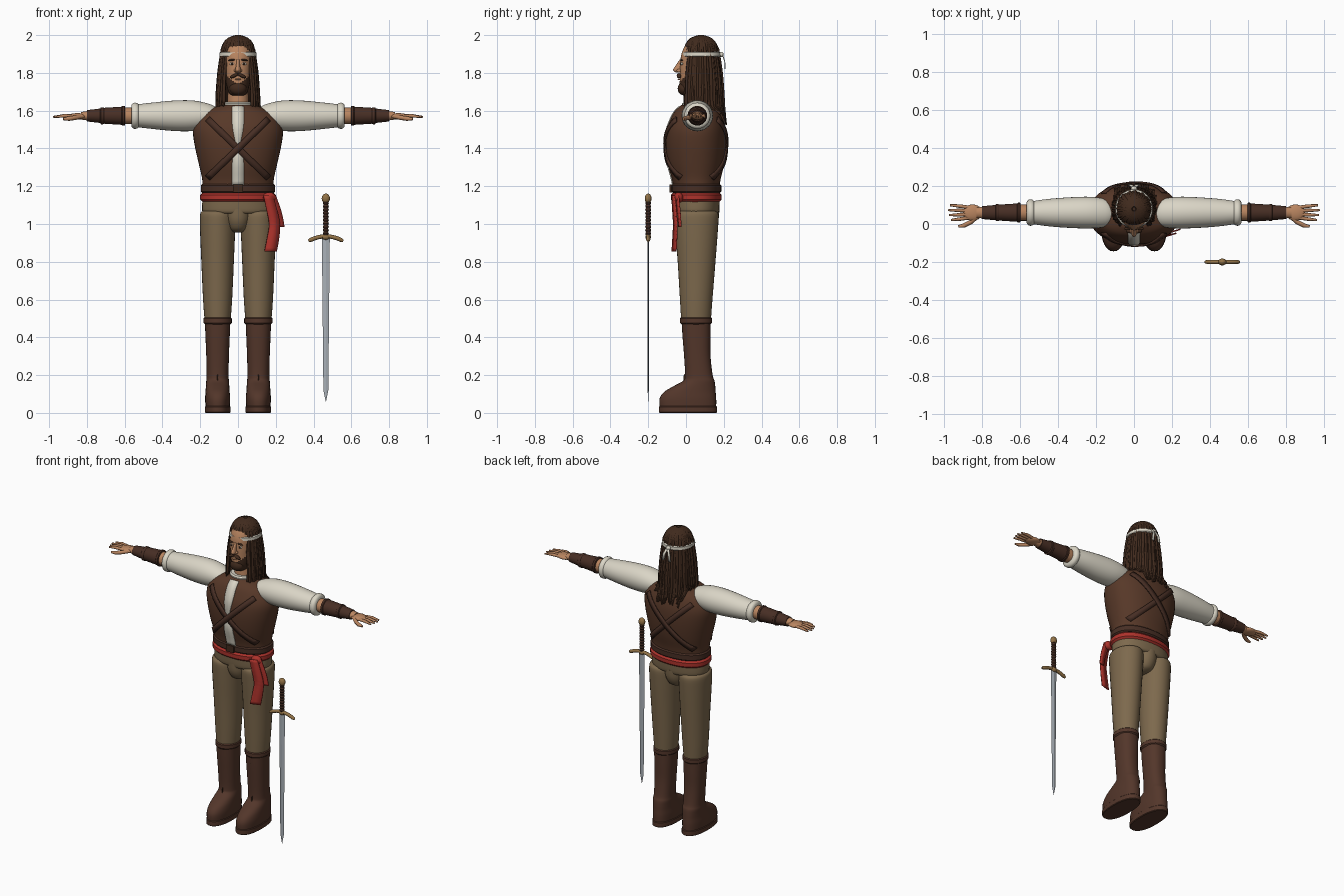
import bpy, bmesh, math, random
from mathutils import Matrix, Vector

if "Cube" in bpy.data.objects:
    bpy.data.objects.remove(bpy.data.objects["Cube"])
random.seed(4)

def colour(name, hexa):
    m = bpy.data.materials.new(name)
    c = [int(hexa[i:i + 2], 16) / 255 for i in (0, 2, 4)]
    m.diffuse_color = [((v + .055) / 1.055) ** 2.4 if v > .04 else v / 12.92 for v in c] + [1]
    m.use_nodes = True
    m.node_tree.nodes["Principled BSDF"].inputs["Base Color"].default_value = m.diffuse_color
    return m

SKIN, HAIR = colour("skin", "B98560"), colour("dark_hair", "402A1D")
VEST, BOOT = colour("vest_leather", "573828"), colour("boot_leather", "53362A")
DARK, LINEN = colour("dark_leather", "472E24"), colour("linen", "DAD5C6")
CLOTH, RED = colour("trouser_cloth", "7D694D"), colour("red_sash", "AC322B")
STEEL, BRASS = colour("steel", "A9B0B7"), colour("brass", "937347")

def finish(name, bm, mat, mirror=False, angle=40):
    bmesh.ops.recalc_face_normals(bm, faces=bm.faces)
    me = bpy.data.meshes.new(name)
    bm.to_mesh(me)
    bm.free()
    ob = bpy.data.objects.new(name, me)
    bpy.context.collection.objects.link(ob)
    me.materials.append(mat)
    if mirror:
        ob.modifiers.new("mirror", 'MIRROR')
    bpy.ops.object.select_all(action='DESELECT')
    ob.select_set(True)
    bpy.context.view_layer.objects.active = ob
    bpy.ops.object.shade_smooth_by_angle(angle=math.radians(angle))
    return ob

def smooth(rows, k=4):
    """Catmull-Rom pass through the section rows."""
    out = []
    for i in range(len(rows) - 1):
        a, b, c, d = rows[max(i - 1, 0)], rows[i], rows[i + 1], rows[min(i + 2, len(rows) - 1)]
        for s in range(k):
            t = s / k
            out.append([.5 * (2 * q + (r - p) * t + (2 * p - 5 * q + 4 * r - w) * t * t
                        + (3 * q - p - 3 * r + w) * t ** 3) for p, q, r, w in zip(a, b, c, d)])
    return out + [list(rows[-1])]

def loft(name, rows, mat, axis='z', n=2.0, seg=32, k=4, mirror=False, angle=40):
    """Rows are (position, centre u, centre v, radius u, radius v)."""
    bm, rings = bmesh.new(), []
    for t, cu, cv, ru, rv in smooth(rows, k):
        ring = []
        for j in range(seg):
            a = 2 * math.pi * j / seg
            c, s = math.cos(a), math.sin(a)
            u = cu + ru * math.copysign(abs(c) ** (2 / n), c)
            v = cv + rv * math.copysign(abs(s) ** (2 / n), s)
            ring.append(bm.verts.new((u, v, t) if axis == 'z' else (t, u, v)))
        rings.append(ring)
    for a, b in zip(rings, rings[1:]):
        for j in range(seg):
            bm.faces.new((a[j], a[j - 1], b[j - 1], b[j]))
    bm.faces.new(rings[0])
    bm.faces.new(rings[-1])
    return finish(name, bm, mat, mirror, angle)

def ball(name, loc, size, mat, mirror=False, tilt=0):
    bm = bmesh.new()
    m = Matrix.Translation(loc) @ Matrix.Rotation(tilt, 4, 'Y') @ Matrix.Diagonal((*size, 1))
    bmesh.ops.create_uvsphere(bm, u_segments=20, v_segments=12, radius=1, matrix=m)
    return finish(name, bm, mat, mirror)

def band(name, z0, z1, cx, cy, rx, ry, mat, n=2.0, mirror=False, b=.008):
    """Rounded hoop."""
    return loft(name, [(z0, cx, cy, rx - b, ry - b), (z0 + b, cx, cy, rx, ry),
                       (z1 - b, cx, cy, rx, ry), (z1, cx, cy, rx - b, ry - b)], mat, n=n, k=1, mirror=mirror)

def sheet(name, pairs, mat, thick=.007):
    """Strip through pairs of edge points, given thickness."""
    bm = bmesh.new()
    vs = [[bm.verts.new(p) for p in pr] for pr in pairs]
    for a, b in zip(vs, vs[1:]):
        bm.faces.new((a[0], a[1], b[1], b[0]))
    ob = finish(name, bm, mat)
    sol = ob.modifiers.new("thickness", 'SOLIDIFY')
    sol.thickness, sol.offset = thick, 0
    return ob

def tubes(name, paths, radius, mat, mirror=False):
    cu = bpy.data.curves.new(name, 'CURVE')
    cu.dimensions, cu.bevel_depth, cu.bevel_resolution, cu.use_fill_caps = '3D', radius, 2, True
    for pts in paths:
        sp = cu.splines.new('POLY')
        sp.points.add(len(pts) - 1)
        for i, (p, q) in enumerate(zip(sp.points, pts)):
            p.co, p.radius = (*q, 1), .55 if i == len(pts) - 1 else 1
        sp.use_smooth = True
    ob = bpy.data.objects.new(name, cu)
    bpy.context.collection.objects.link(ob)
    cu.materials.append(mat)
    if mirror:
        ob.modifiers.new("mirror", 'MIRROR')
    return ob

# Vest torso
TORSO = [(1.19, 0, .055, .188, .122), (1.24, 0, .054, .19, .13), (1.32, 0, .052, .208, .15), (1.42, 0, .052, .23, .16),
         (1.5, 0, .054, .238, .156), (1.56, 0, .058, .215, .138), (1.6, 0, .06, .17, .118), (1.63, 0, .06, .09, .085)]
loft("vest", TORSO, VEST, n=2.2, seg=48)
DENSE = smooth(TORSO)

def on_torso(x, z, side, off):
    z = min(max(z, 1.191), 1.629)
    for a, b in zip(DENSE, DENSE[1:]):
        if a[0] <= z <= b[0]:
            f = (z - a[0]) / (b[0] - a[0])
            cy, rx, ry = [a[i] + (b[i] - a[i]) * f for i in (2, 3, 4)]
            return Vector((x, cy + side * (ry * max(0, 1 - abs(x / rx) ** 2.2) ** (1 / 2.2) + off), z))

# Shirt opening and collar
OPEN = [(1.2, .032), (1.3, .032), (1.36, .026), (1.41, .012), (1.45, .018), (1.52, .03), (1.6, .032), (1.622, .03)]
sheet("shirt_opening", [[on_torso(s * w, z, -1, .002) for s in (-1, 1)] for z, w in smooth(OPEN, 3)], LINEN)
band("shirt_collar", 1.6, 1.645, 0, .06, .085, .08, LINEN)
# Crossed chest and back straps
for side, where in ((-1, "front"), (1, "back")):
    for d in (-1, 1):
        sheet(f"{where}_strap", [[on_torso(d * (u * .16) + d * e, 1.4 + u * .155 - e, side, .006 + .002 * d)
              for e in (-.012, .012)] for u in [i / 10 - 1 for i in range(21)]], DARK, .009)

# Belt, buckle and sash
band("belt", 1.165, 1.212, 0, .055, .197, .132, DARK, 2.2)
bm = bmesh.new()
bmesh.ops.create_cube(bm, matrix=Matrix.Translation((0, -.08, 1.188)) @ Matrix.Diagonal((.055, .016, .044, 1)))
finish("buckle", bm, HAIR)
band("sash", 1.115, 1.168, 0, .055, .2, .134, RED, 2.2, b=.014)
ball("sash_knot", (.165, -.04, 1.14), (.035, .025, .028), RED)
def tail(name, pairs, dy):
    sheet(name, [[(x, -.076 + dy + (x - .13) * .3, z) for x in (a, b)] for z, a, b in smooth(pairs, 3)], RED, .008)
tail("long_sash_tail", [(1.15, .135, .185), (1.08, .15, .205), (1.0, .165, .222), (.93, .155, .218), (.855, .14, .205)], 0)
tail("short_sash_tail", [(1.15, .15, .2), (1.08, .18, .225), (1.03, .2, .238), (.985, .208, .245)], .014)

# Trousers
loft("trouser_waist", [(1.055, 0, .055, .175, .11), (1.07, 0, .055, .19, .12), (1.13, 0, .055, .188, .124)], CLOTH, n=2.2)
loft("trouser_crotch", [(.955, 0, .055, .03, .05), (.972, 0, .055, .055, .09), (1.02, 0, .055, .073, .116),
                        (1.08, 0, .055, .08, .122)], CLOTH, n=2.2)
loft("trouser_leg", [(.48, .108, .053, .068, .078), (.6, .108, .054, .077, .086), (.8, .108, .056, .086, .1),
                     (.97, .108, .056, .093, .113), (1.05, .108, .056, .093, .116), (1.068, .108, .056, .08, .1)],
     CLOTH, mirror=True)

# Boots
loft("boot", [(.03, .108, .01, .064, .15), (.075, .108, .01, .066, .15), (.11, .108, .02, .064, .137),
              (.14, .108, .043, .062, .112), (.17, .108, .068, .06, .083), (.2, .108, .068, .058, .073),
              (.3, .108, .06, .06, .07), (.4, .108, .056, .064, .074), (.5, .108, .053, .068, .077)],
     BOOT, n=2.3, mirror=True)
band("boot_sole", 0, .036, .108, .01, .068, .154, BOOT, 2.3, True, .004)
band("boot_cuff", .465, .512, .108, .053, .075, .085, BOOT, mirror=True, b=.012)
for z in (.2, .45):
    ball("boot_seam", (.108, -.012 - (z < .3) * -.006, z - .02), (.003, .008, .025), HAIR, True)

# Arms: sleeve, cuff, forearm, bracer
Z = 1.573
loft("sleeve", [(.115, .055, Z, .05, .045), (.15, .058, Z, .073, .062), (.23, .06, Z, .083, .08), (.33, .06, Z, .081, .081),
                (.45, .06, Z, .072, .07), (.535, .06, Z, .06, .06)], LINEN, 'x', mirror=True)
loft("sleeve_cuff", [(.525, .06, Z, .058, .058), (.535, .06, Z, .068, .068), (.555, .06, Z, .068, .068),
                     (.565, .06, Z, .055, .055)], LINEN, 'x', k=2, mirror=True)
loft("forearm", [(.55, .06, Z, .043, .043), (.65, .06, Z, .042, .042), (.75, .06, Z, .034, .031),
                 (.83, .06, Z, .028, .02)], SKIN, 'x', seg=20, mirror=True)
loft("bracer", [(.597, .06, Z, .045, .045), (.6, .06, Z, .052, .052), (.612, .06, Z, .052, .052), (.616, .06, Z, .048, .048),
                (.71, .06, Z, .042, .042), (.714, .06, Z, .045, .045), (.726, .06, Z, .045, .045), (.73, .06, Z, .04, .038),
                (.8, .06, Z, .034, .03)], DARK, 'x', k=1, seg=24, mirror=True)
# Hands
ball("palm", (.85, .06, 1.57), (.052, .043, .017), SKIN, True)
tubes("fingers", [[(.865, .06 + .018 * i, 1.571), (.92, .06 + .023 * i, 1.573), (.98 - .009 * abs(i - .3), .06 + .026 * i, 1.567)]
                  for i in (-1.5, -.5, .5, 1.5)], .0095, SKIN, True)
tubes("thumb", [[(.825, .04, 1.57), (.86, .01, 1.563), (.895, -.008, 1.558), (.925, -.013, 1.556)]], .012, SKIN, True)

# Neck and head, bearded jaw coloured by height
loft("neck", [(1.59, 0, .06, .06, .058), (1.65, 0, .06, .055, .053), (1.73, 0, .065, .054, .05)], SKIN)
head = loft("head", [(1.68, 0, .02, .03, .03), (1.695, 0, .03, .048, .058), (1.74, 0, .045, .062, .078), (1.79, 0, .06, .07, .092),
                     (1.84, 0, .065, .074, .096), (1.9, 0, .07, .076, .094), (1.95, 0, .075, .064, .075),
                     (1.98, 0, .075, .03, .035)], SKIN, n=2.2, seg=40, k=6)
head.data.materials.append(HAIR)
for f in head.data.polygons:
    f.material_index = int(f.center.z < 1.735 + .85 * abs(f.center.x) and f.center.y < .1)
ball("chin_beard", (0, -.012, 1.717), (.045, .032, .036), HAIR)
ball("moustache", (.02, -.037, 1.785), (.025, .012, .009), HAIR, True, .45)
ball("lips", (0, -.037, 1.766), (.016, .007, .005), SKIN)
loft("nose", [(1.872, 0, -.024, .008, .008), (1.84, 0, -.034, .01, .02), (1.815, 0, -.042, .015, .027),
              (1.803, 0, -.036, .012, .018)], SKIN, seg=16)
ball("nostril_wing", (.013, -.036, 1.812), (.009, .014, .009), SKIN, True)
ball("eye_white", (.031, -.021, 1.848), (.014, .008, .007), LINEN, True)
ball("iris", (.031, -.027, 1.848), (.006, .004, .006), HAIR, True)
ball("eyebrow", (.033, -.024, 1.868), (.02, .008, .005), HAIR, True, .1)

# Hair cap, hair curtain and locks
HC = .08
loft("hair_cap", [(1.9, 0, HC, .084, .088), (1.94, 0, HC, .076, .078), (1.97, 0, HC, .054, .056), (1.988, 0, HC, .02, .02)], HAIR)
PROFILE = [(1.992, .01), (1.978, .05), (1.945, .076), (1.89, .087), (1.8, .1), (1.7, .108), (1.62, .112)]
def hair_at(th, z, r):
    p = Vector((math.sin(th) * r, HC - math.cos(th) * r * 1.02, z))
    if math.cos(th) < -.1 and z < 1.66:
        p.y = max(p.y, on_torso(p.x, z, 1, .008).y)
    return p
for s in (-1, 1):
    sheet("hair_curtain", [[hair_at(s * math.radians(d), z, r - .008) for z, r in ((1.92, .085), (1.63, .108))]
                           for d in range(48, 181, 6)], HAIR, .012)
locks = []
for i in range(76):
    th = 2 * math.pi * (i + random.uniform(-.3, .3)) / 76
    front = math.cos(th)
    end = random.uniform(1.595, 1.64) if front > -.45 else random.uniform(1.52, 1.59)
    j, pts = random.uniform(-.003, .005), []
    for z, r in smooth(PROFILE, 2):
        if front > .74 and z < 1.9:
            break
        w = (1.9 - z) * .12 * math.sin(z * 25 + i) if z < 1.9 else 0
        pts.append(hair_at(th + w, z, r + j * (z < 1.93)))
    if front <= .74:
        pts.append(hair_at(th, end, .113 + j))
    locks.append(pts)
tubes("hair_locks", locks, .0085, HAIR)

# Headband with knot and ties
loft("headband", [(1.885, 0, HC, .093, .098), (1.89, 0, HC, .099, .103), (1.907, 0, HC, .098, .102), (1.912, 0, HC, .09, .095)],
     LINEN, k=1)
ball("headband_knot", (0, .187, 1.897), (.016, .012, .014), LINEN)
for s in (-1, 1):
    sheet("headband_tie", [[(s * (.004 + d) + e, y, z) for e in (-.008, .008)] for d, y, z in
          ((0, .194, 1.895), (.014, .205, 1.86), (.02, .207, 1.82))], LINEN, .005)

# Sword
SX, SY = .465, -.2
loft("sword_blade", [(.06, SX, SY, .001, .001), (.12, SX, SY, .013, .003), (.93, SX, SY, .021, .004)],
     STEEL, seg=4, k=1, angle=10)
loft("sword_grip", [(.94 + i * .009, SX, SY, .012 + .004 * (i % 2), .012 + .004 * (i % 2)) for i in range(21)],
     DARK, seg=16, k=1)
ball("sword_pommel", (SX, SY, 1.135), (.022, .018, .026), BRASS)
tubes("sword_guard", [[(SX + s * x, SY, .935 - 3 * x * x) for x in (0, .02, .04, .06, .08, .092)] for s in (-1, 1)], .011, BRASS)
ball("guard_block", (SX, SY, .932), (.022, .015, .016), BRASS)
